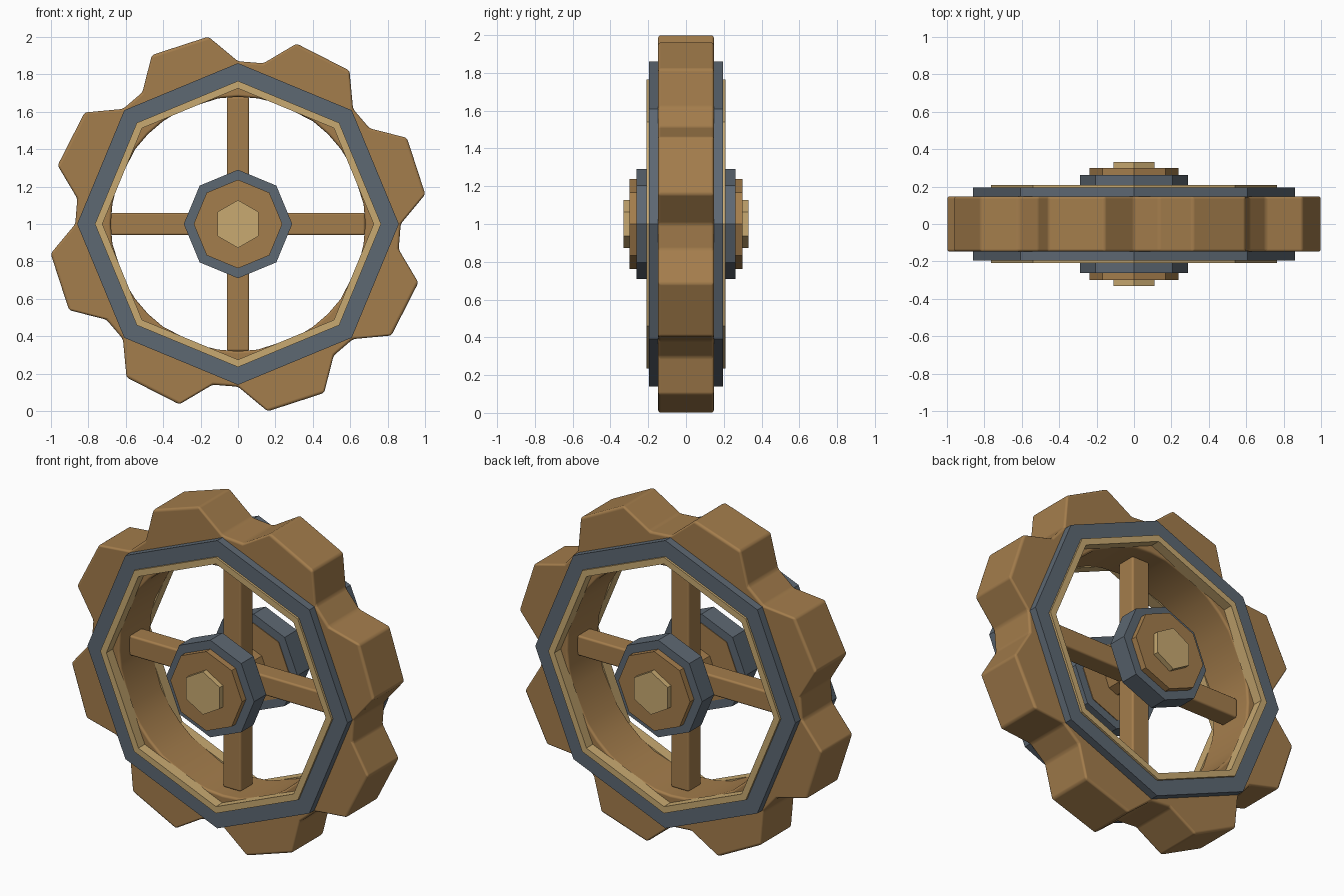
import bpy
import bmesh
from math import cos, sin, radians
from mathutils import Matrix

cube = bpy.data.objects.get("Cube")
if cube:
    bpy.data.objects.remove(cube, do_unlink=True)

CENTRE_Z = 1.0


def material(name, colour):
    mat = bpy.data.materials.new(name)
    mat.use_nodes = True
    mat.diffuse_color = (*colour, 1)
    mat.node_tree.nodes["Principled BSDF"].inputs["Base Color"].default_value = (*colour, 1)
    return mat


wood = material("warm brown wood", (0.37, 0.205, 0.072))
steel = material("slate grey metal", (0.11, 0.138, 0.17))
brass = material("pale tan trim", (0.58, 0.40, 0.165))


def polygon(radius, sides, start=90):
    """Regular polygon as (x, z) points with a corner at the start angle."""
    angles = [radians(start + 360 * i / sides) for i in range(sides)]
    return [(radius * cos(a), radius * sin(a)) for a in angles]


def finish(name, bm, mat, bevel=0):
    bmesh.ops.recalc_face_normals(bm, faces=bm.faces[:])
    mesh = bpy.data.meshes.new(name)
    bm.to_mesh(mesh)
    bm.free()
    mesh.materials.append(mat)
    obj = bpy.data.objects.new(name, mesh)
    bpy.context.collection.objects.link(obj)
    if bevel:
        mesh.polygons.foreach_set("use_smooth", [True] * len(mesh.polygons))
        mod = obj.modifiers.new("Soft edges", "BEVEL")
        mod.width = bevel
        mod.segments = 3
        mod.limit_method = "ANGLE"
        mod.angle_limit = radians(30)
        mod.harden_normals = True
    return obj


def prism(name, outline, y0, y1, mat, hole=None, bevel=0):
    """Extrude an (x, z) outline along y, optionally with a matching hole."""
    bm = bmesh.new()

    def loop(points, y):
        return [bm.verts.new((x, y, z + CENTRE_Z)) for x, z in points]

    def bridge(a, b):
        for i in range(len(a)):
            j = (i + 1) % len(a)
            bm.faces.new((a[i], a[j], b[j], b[i]))

    front, back = loop(outline, y0), loop(outline, y1)
    bridge(front, back)
    if hole:
        hole_front, hole_back = loop(hole, y0), loop(hole, y1)
        bridge(hole_front, hole_back)
        bridge(front, hole_front)
        bridge(back, hole_back)
    else:
        bm.faces.new(front)
        bm.faces.new(back)
    return finish(name, bm, mat, bevel)


# Toothed wheel: each tooth is a valley, two crown corners and another valley
tooth = [(0, 0.87), (9, 1.014), (27, 1.014), (36, 0.87)]
rim, bore = [], []
for k in range(8):
    for angle, radius in tooth:
        a = radians(45 * k + angle)
        rim.append((radius * cos(a), radius * sin(a)))
        bore.append((0.68 * cos(a), 0.68 * sin(a)))
prism("toothed_wheel", rim, -0.148, 0.148, wood, bore, bevel=0.014)

# Four spokes, built as two crossing square beams
for name, size in (("upright_spokes", (0.12, 0.12, 1.36)),
                   ("level_spokes", (1.36, 0.12, 0.12))):
    bm = bmesh.new()
    bmesh.ops.create_cube(bm, size=1, matrix=Matrix.Diagonal((*size, 1)))
    bmesh.ops.translate(bm, verts=bm.verts[:], vec=(0, 0, CENTRE_Z))
    finish(name, bm, wood, bevel=0.012)

# Slim axle joining the two hubs
prism("axle", polygon(0.08, 8), -0.2, 0.2, wood)

# Matching rings and hub stack on both sides
for side, s in (("front", -1), ("back", 1)):
    prism(side + "_rim_ring", polygon(0.86, 8), s * 0.14, s * 0.195,
          steel, polygon(0.755, 8))
    prism(side + "_rim_trim", polygon(0.765, 8), s * 0.14, s * 0.208,
          brass, polygon(0.725, 8))
    prism(side + "_hub", polygon(0.29, 8), s * 0.147, s * 0.262, steel)
    prism(side + "_hub_plate", polygon(0.237, 8), s * 0.143, s * 0.3, wood)
    prism(side + "_hub_cap", polygon(0.128, 6), s * 0.29, s * 0.332, brass)
